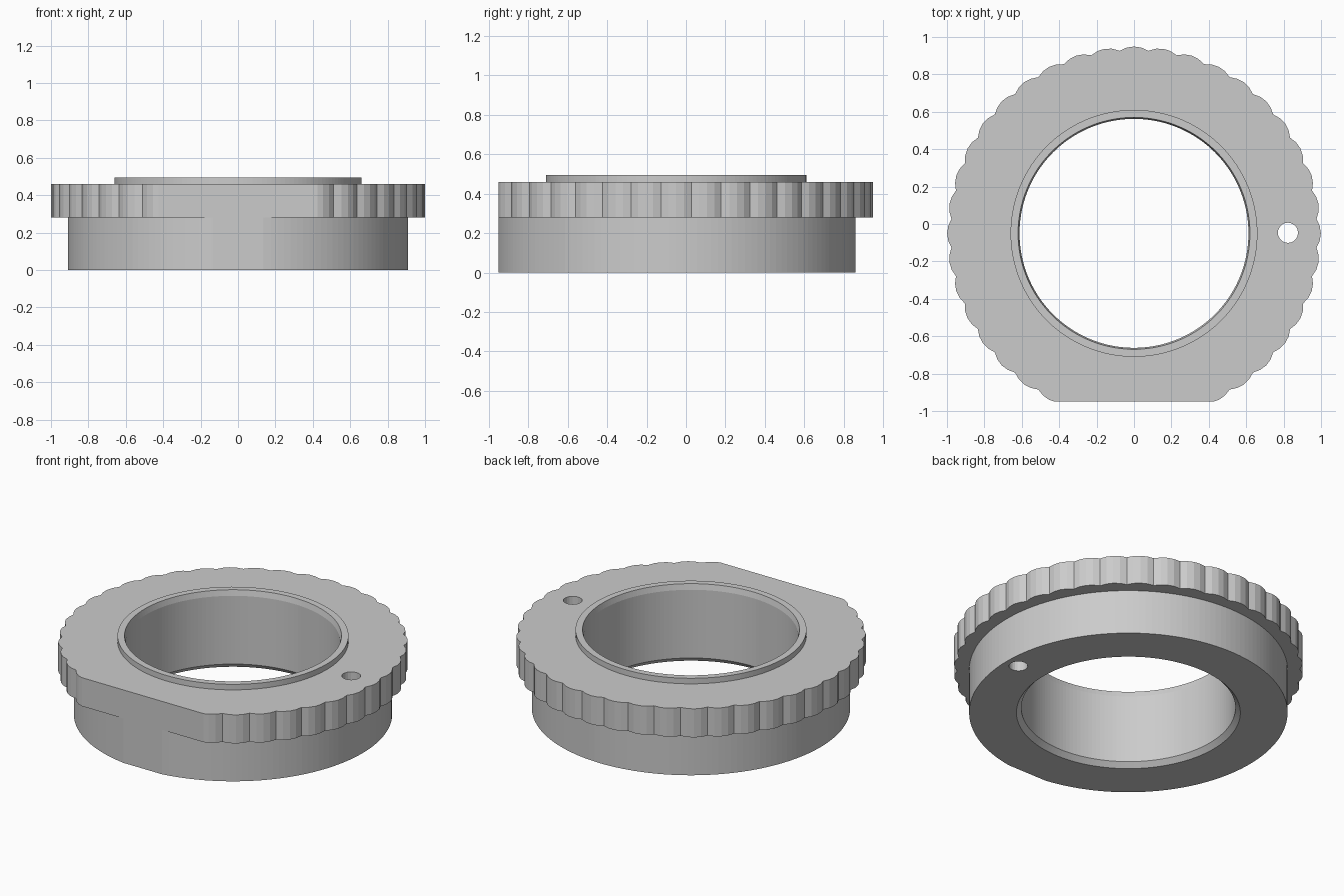
import bpy, bmesh
from math import cos, sin, pi

if "Cube" in bpy.data.objects:
    bpy.data.objects.remove(bpy.data.objects["Cube"])

CY = -0.05                      # ring axis sits slightly forward
TEETH, STEPS = 40, 4
KNURL = [1.0, 0.995, 0.98, 0.995]   # radius factors across one grip scallop


def cut(target, cutter):
    mod = target.modifiers.new(cutter.name, 'BOOLEAN')
    mod.operation = 'DIFFERENCE'
    mod.solver = 'EXACT'
    mod.object = cutter
    bpy.context.view_layer.objects.active = target
    bpy.ops.object.modifier_apply(modifier=mod.name)
    bpy.data.objects.remove(cutter)


# Closed ring section: radius, height, knurled?
section = [(0.64, 0.0, False), (0.91, 0.0, False), (0.91, 0.28, False),
           (0.999, 0.28, True), (0.999, 0.46, True), (0.66, 0.46, False),
           (0.66, 0.495, False), (0.62, 0.495, False), (0.612, 0.46, False),
           (0.612, 0.03, False)]

# Lathe the section, with scallops on the flange rim
bm = bmesh.new()
n = TEETH * STEPS
loops = []
for i in range(n):
    a = 2 * pi * i / n
    loop = []
    for r, z, knurled in section:
        r *= KNURL[i % STEPS] if knurled else 1
        loop.append(bm.verts.new((r * cos(a), CY + r * sin(a), z)))
    loops.append(loop)
m = len(section)
for i in range(n):
    p, q = loops[i], loops[(i + 1) % n]
    for j in range(m):
        k = (j + 1) % m
        bm.faces.new((p[j], q[j], q[k], p[k]))
bmesh.ops.recalc_face_normals(bm, faces=bm.faces)
mesh = bpy.data.meshes.new("flanged_ring")
bm.to_mesh(mesh)
bm.free()
ring = bpy.data.objects.new("flanged_ring", mesh)
bpy.context.collection.objects.link(ring)

# Flat on the front edge
bpy.ops.mesh.primitive_cube_add(size=1, location=(0, -1.45, 0.25))
flat = bpy.context.object
flat.name = "front_flat_cutter"
flat.scale = (3, 1, 2)
flat.hide_render = True
bpy.context.view_layer.update()
cut(ring, flat)

# Small through hole on the right
bpy.ops.mesh.primitive_cylinder_add(vertices=20, radius=0.054, depth=2,
                                    location=(0.823, CY + 0.003, 0.25))
hole = bpy.context.object
hole.name = "pin_hole_cutter"
hole.hide_render = True
cut(ring, hole)
